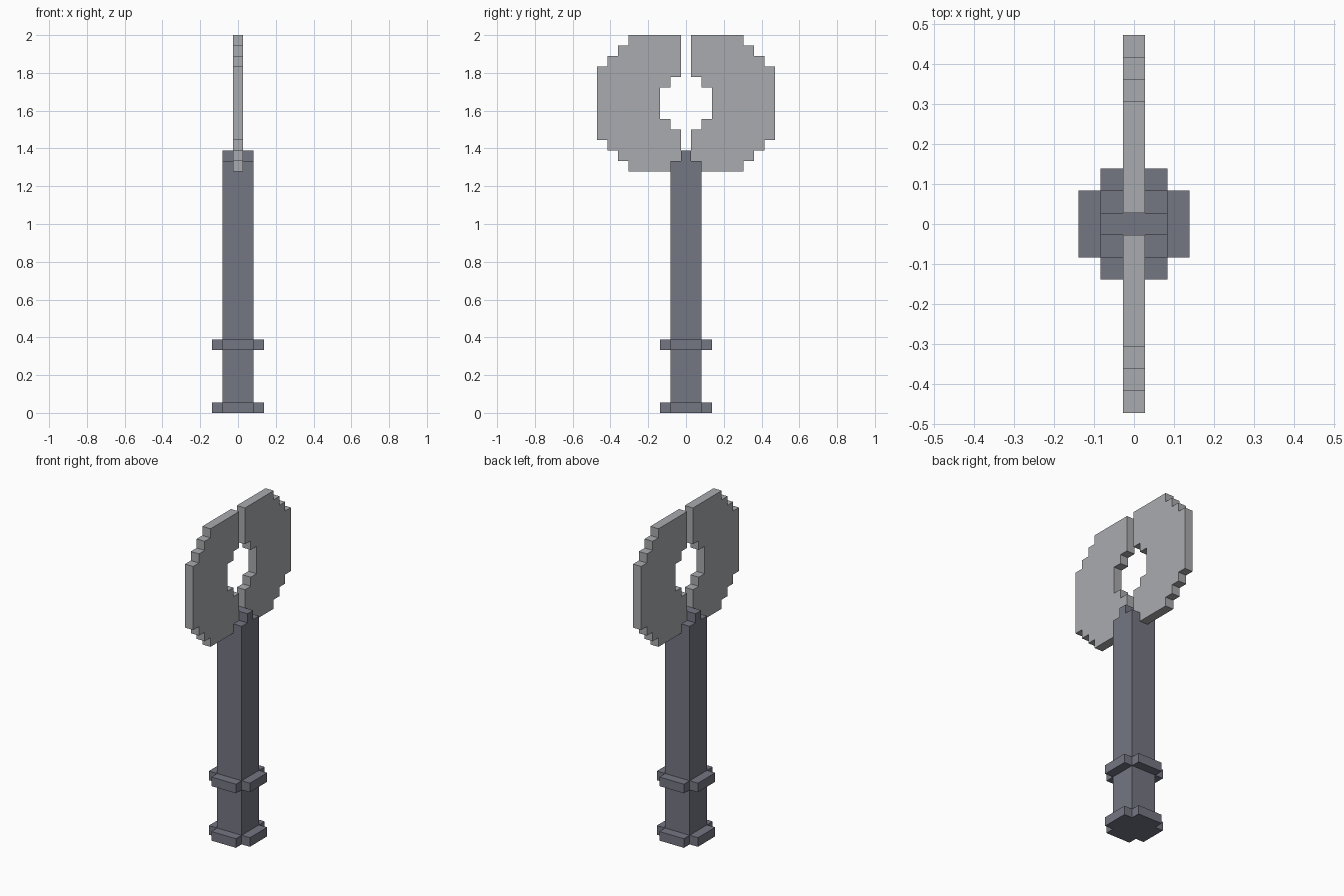
import bpy
import bmesh
from mathutils import Vector

U = 2 / 36  # one block of the grid

if "Cube" in bpy.data.objects:
    bpy.data.objects.remove(bpy.data.objects["Cube"], do_unlink=True)


def make_material(name, colour):
    mat = bpy.data.materials.new(name)
    mat.use_nodes = True
    mat.diffuse_color = colour
    mat.node_tree.nodes["Principled BSDF"].inputs["Base Color"].default_value = colour
    return mat


def extrude_outline(name, points, direction, mat):
    """Fill a closed outline and extrude it into a flat-faced solid."""
    bm = bmesh.new()
    face = bm.faces.new([bm.verts.new(Vector(p) * U) for p in points])
    result = bmesh.ops.extrude_face_region(bm, geom=[face])
    moved = [g for g in result["geom"] if isinstance(g, bmesh.types.BMVert)]
    bmesh.ops.translate(bm, verts=moved, vec=Vector(direction) * U)
    bmesh.ops.recalc_face_normals(bm, faces=bm.faces)
    mesh = bpy.data.meshes.new(name)
    bm.to_mesh(mesh)
    bm.free()
    mesh.materials.append(mat)
    obj = bpy.data.objects.new(name, mesh)
    bpy.context.collection.objects.link(obj)
    return obj


def staircase(steps):
    """Turn (y, bottom, top) steps into a stepped edge running upwards."""
    return [(y, z) for y, low, high in steps for z in (low, high)]


dark = make_material("dark slate", (0.174, 0.18, 0.223, 1))
light = make_material("light steel", (0.402, 0.407, 0.428, 1))

# Square shaft with a narrow tongue across its top
shaft_outline = [(-1.5, 0), (1.5, 0), (1.5, 24), (0.5, 24),
                 (0.5, 25), (-0.5, 25), (-0.5, 24), (-1.5, 24)]
extrude_outline("shaft", [(-1.5, y, z) for y, z in shaft_outline], (3, 0, 0), dark)

# Cross-shaped collars at the foot and above the grip
a, b = 1.5, 2.5
cross = [(b, -a), (b, a), (a, a), (a, b), (-a, b), (-a, a),
         (-b, a), (-b, -a), (-a, -a), (-a, -b), (a, -b), (a, -a)]
for name, z in (("foot_collar", 0), ("grip_collar", 6)):
    extrude_outline(name, [(x, y, z) for x, y in cross], (0, 0, 1), dark)

# Two stepped half-disc blades around a central hole
outer = staircase([(5.5, 23, 24), (6.5, 24, 25), (7.5, 25, 26), (8.5, 26, 33),
                   (7.5, 33, 34), (6.5, 34, 35), (5.5, 35, 36)])
inner = staircase([(0.5, 23, 27), (1.5, 27, 28), (2.5, 28, 31),
                   (1.5, 31, 32), (0.5, 32, 36)])
for name, side in (("front_blade", -1), ("back_blade", 1)):
    points = [(-0.5, side * y, z) for y, z in outer + inner[::-1]]
    extrude_outline(name, points, (1, 0, 0), light)
